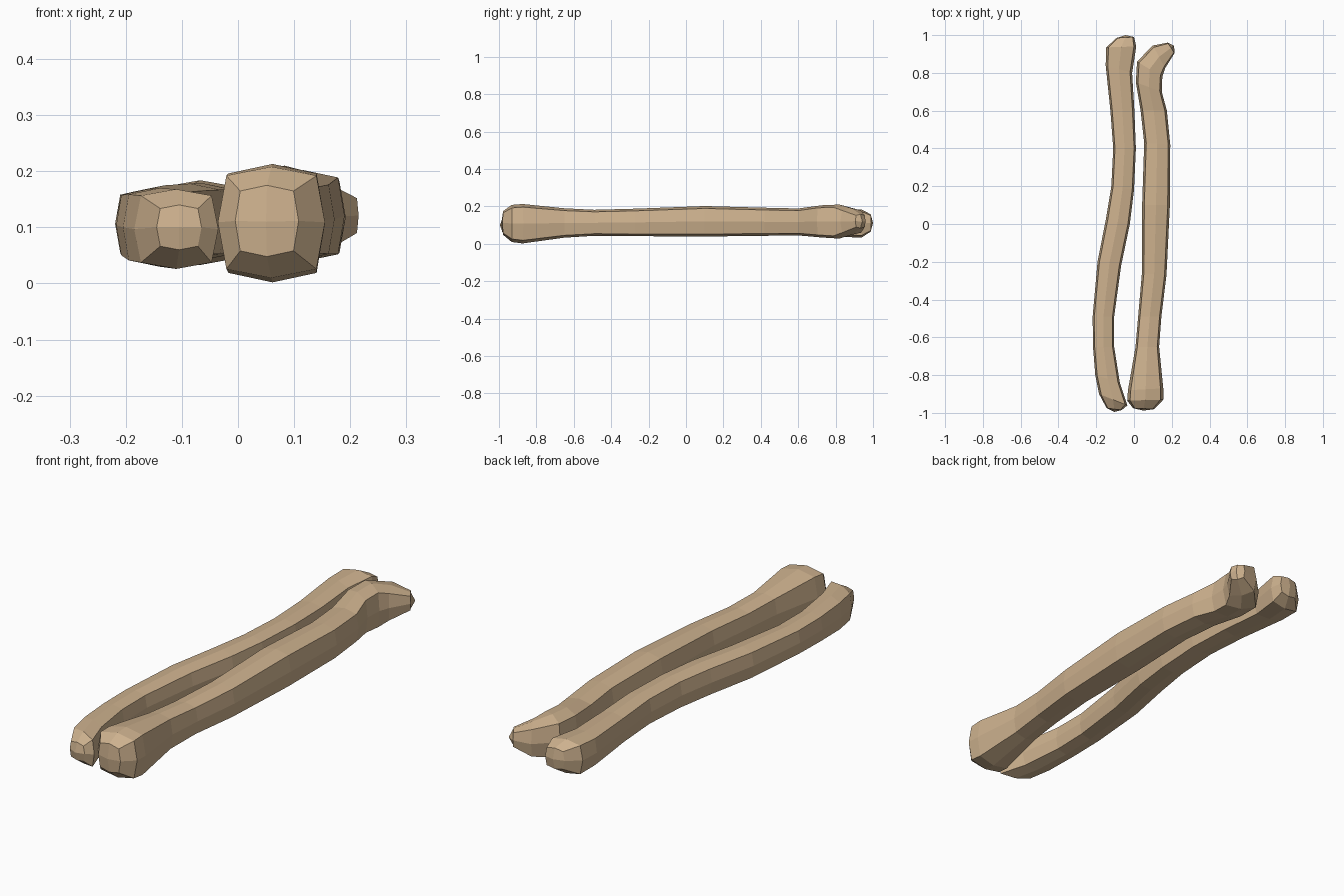
import bpy, bmesh
from mathutils import Vector

bone_mat = bpy.data.materials.new("tan bone")
bone_mat.diffuse_color = (0.61, 0.44, 0.27, 1)


def section(lx, ly, rx, ry, z0, z1, k):
    """Eight-sided boxy ring between a left and a right point."""
    a, b = Vector((lx, ly, 0)), Vector((rx, ry, 0))
    mid, half = (a + b) / 2, (b - a) / 2
    zc, zh = (z0 + z1) / 2, (z1 - z0) / 2
    offs = [(1, 0), (k, k), (0, 1), (-k, k), (-1, 0), (-k, -k), (0, -1), (k, -k)]
    return [mid + half * u + Vector((0, 0, zc + zh * v)) for u, v in offs]


def bone(name, rings, tip0, tip1, k=0.84):
    """Loft the rings and close both ends with four quads around a tip."""
    bm = bmesh.new()
    loops = [[bm.verts.new(p) for p in section(*r, k)] for r in rings]
    for lo, hi in zip(loops, loops[1:]):
        for i in range(8):
            j = (i + 1) % 8
            bm.faces.new((lo[i], lo[j], hi[j], hi[i]))
    for loop, tip in ((loops[0], tip0), (loops[-1], tip1)):
        c = bm.verts.new(tip)
        for i in range(0, 8, 2):
            bm.faces.new((loop[i], loop[i + 1], loop[(i + 2) % 8], c))
    bmesh.ops.recalc_face_normals(bm, faces=bm.faces)
    me = bpy.data.meshes.new(name)
    bm.to_mesh(me)
    bm.free()
    me.materials.append(bone_mat)
    ob = bpy.data.objects.new(name, me)
    bpy.context.collection.objects.link(ob)


# Slender curved bone: left x, left y, right x, right y, bottom z, top z
bone("slender_forearm_bone", [
    (-0.145, -0.975, -0.065, -0.985, 0.06, 0.14),
    (-0.185, -0.90, -0.035, -0.96, 0.026, 0.168),
    (-0.205, -0.80, -0.075, -0.84, 0.03, 0.170),
    (-0.217, -0.65, -0.105, -0.65, 0.04, 0.168),
    (-0.219, -0.49, -0.105, -0.49, 0.045, 0.168),
    (-0.193, -0.20, -0.068, -0.22, 0.042, 0.175),
    (-0.148, 0.03, -0.022, 0.00, 0.042, 0.178),
    (-0.120, 0.20, 0.000, 0.18, 0.042, 0.178),
    (-0.110, 0.40, 0.010, 0.40, 0.045, 0.176),
    (-0.125, 0.60, 0.002, 0.60, 0.045, 0.172),
    (-0.150, 0.84, -0.010, 0.80, 0.038, 0.178),
    (-0.147, 0.935, 0.012, 0.94, 0.033, 0.184),
    (-0.092, 0.985, 0.000, 0.99, 0.065, 0.158),
], (-0.105, -0.995, 0.10), (-0.045, 1.0, 0.112))

# Thick bone with a broad front head and a bent back end
bone("thick_forearm_bone", [
    (-0.005, -0.975, 0.108, -0.98, 0.048, 0.175),
    (-0.036, -0.935, 0.155, -0.93, 0.010, 0.208),
    (-0.032, -0.88, 0.155, -0.87, 0.002, 0.213),
    (0.008, -0.65, 0.133, -0.65, 0.033, 0.190),
    (0.022, -0.49, 0.145, -0.49, 0.043, 0.182),
    (0.042, -0.26, 0.172, -0.27, 0.041, 0.188),
    (0.043, 0.10, 0.190, 0.10, 0.039, 0.202),
    (0.054, 0.43, 0.192, 0.42, 0.043, 0.193),
    (0.035, 0.60, 0.174, 0.60, 0.045, 0.189),
    (0.010, 0.75, 0.147, 0.70, 0.034, 0.206),
    (0.016, 0.86, 0.150, 0.78, 0.028, 0.210),
    (0.100, 0.945, 0.165, 0.825, 0.048, 0.190),
    (0.178, 0.960, 0.215, 0.905, 0.084, 0.158),
], (0.05, -0.988, 0.11), (0.212, 0.943, 0.12))
